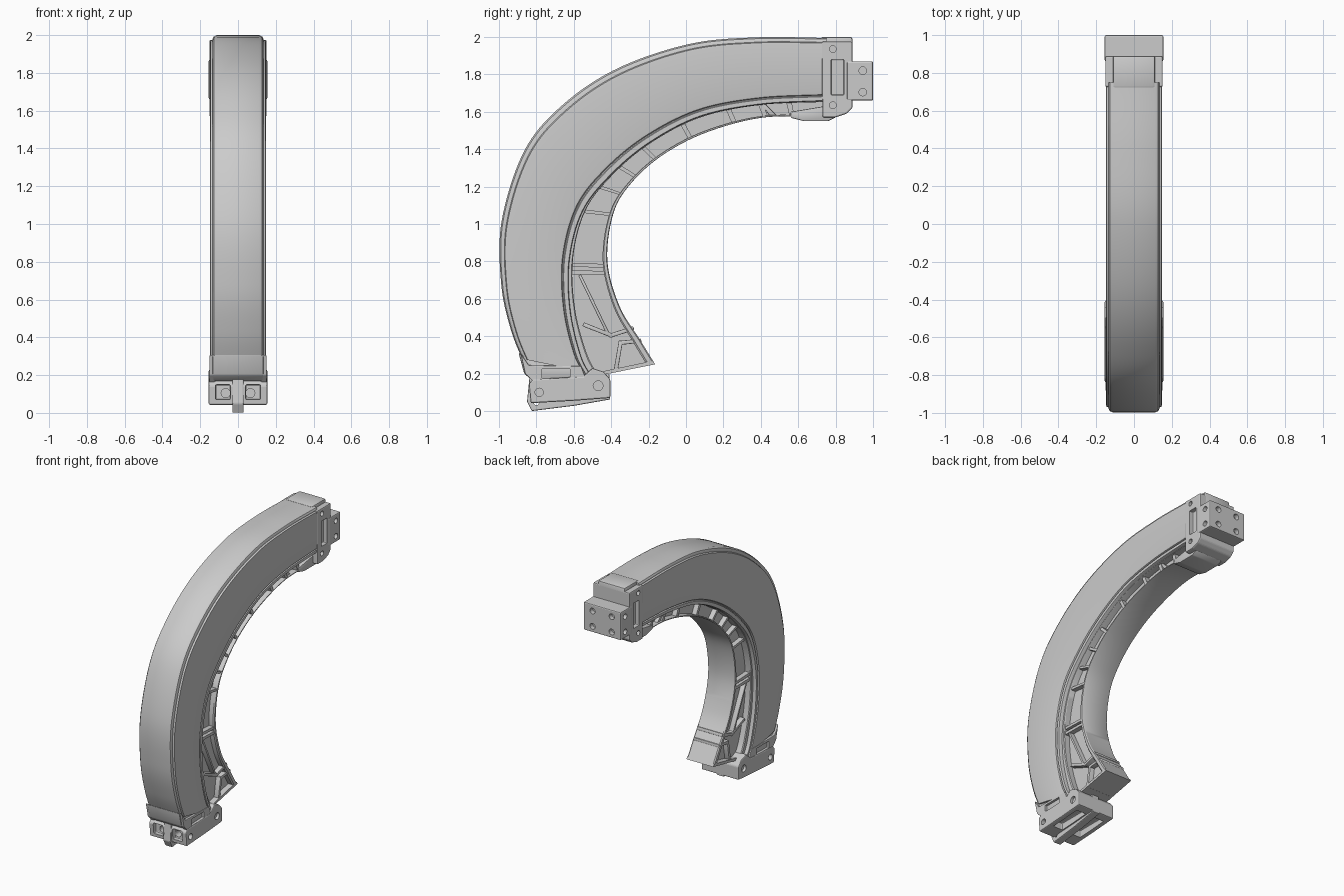
import bpy, bmesh, math
from mathutils import Vector, Matrix

if "Cube" in bpy.data.objects:
    bpy.data.objects.remove(bpy.data.objects["Cube"])

# Side-view stations (y, z): outer skin, flange line, inner rib edge
OUTER = [(.75, 1.995), (.38, 1.998), (.02, 1.963), (-.36, 1.835), (-.65, 1.645),
         (-.86, 1.40), (-.985, 1.02), (-.988, .68), (-.935, .43), (-.855, .23)]
MID = [(.75, 1.665), (.39, 1.645), (.07, 1.58), (-.2, 1.44), (-.41, 1.265),
       (-.56, 1.07), (-.63, .81), (-.625, .54), (-.57, .30), (-.51, .18)]
INNER = [(.75, 1.565), (.42, 1.57), (.11, 1.49), (-.13, 1.365), (-.30, 1.21),
         (-.39, 1.05), (-.42, .80), (-.355, .56), (-.245, .38), (-.165, .25)]


def curve_at(pts, u):
    """Smooth interpolation through the stations."""
    i = min(int(u), len(pts) - 2)
    f = u - i
    g = lambda k: Vector(pts[k])
    p1, p2 = g(i), g(i + 1)
    p0 = g(i - 1) if i > 0 else 2 * p1 - p2
    p3 = g(i + 2) if i + 2 < len(pts) else 2 * p2 - p1
    return .5 * (2 * p1 + (p2 - p0) * f + (2 * p0 - 5 * p1 + 4 * p2 - p3) * f * f
                 + (3 * p1 - p0 - 3 * p2 + p3) * f ** 3)


def activate(ob):
    bpy.ops.object.select_all(action='DESELECT')
    ob.select_set(True)
    bpy.context.view_layer.objects.active = ob


def finish(name, bm):
    bmesh.ops.recalc_face_normals(bm, faces=bm.faces)
    me = bpy.data.meshes.new(name)
    bm.to_mesh(me)
    bm.free()
    ob = bpy.data.objects.new(name, me)
    bpy.context.collection.objects.link(ob)
    activate(ob)
    bpy.ops.object.shade_smooth_by_angle(angle=math.radians(30))
    return ob


def sweep(name, low, high, half, spans):
    """Sweep a mirrored section of (x, t) along the arch; t runs low to high."""
    section = half + [(-x, t) for x, t in reversed(half)]
    n = len(section)
    bm = bmesh.new()
    for u0, u1 in spans:
        steps = max(1, round((u1 - u0) * 10))
        rings = []
        for s in range(steps + 1):
            u = u0 + (u1 - u0) * s / steps
            a, b = curve_at(low, u), curve_at(high, u)
            rings.append([bm.verts.new((x, *(a + (b - a) * t))) for x, t in section])
        for r, q in zip(rings, rings[1:]):
            for k in range(n):
                bm.faces.new((r[k], r[(k + 1) % n], q[(k + 1) % n], q[k]))
        bm.faces.new(rings[0])
        bm.faces.new(rings[-1])
    return finish(name, bm)


def prism(name, outline, x0, x1, bevel=.008):
    """Extrude a (y, z) outline across x, with rounded edges."""
    bm = bmesh.new()
    a = [bm.verts.new((x0, y, z)) for y, z in outline]
    b = [bm.verts.new((x1, y, z)) for y, z in outline]
    n = len(a)
    bm.faces.new(a)
    bm.faces.new(b)
    for i in range(n):
        bm.faces.new((a[i], a[(i + 1) % n], b[(i + 1) % n], b[i]))
    bmesh.ops.recalc_face_normals(bm, faces=bm.faces)
    bmesh.ops.bevel(bm, geom=bm.edges[:], offset=bevel, segments=2,
                    profile=.5, affect='EDGES')
    return finish(name, bm)


def box(name, x0, x1, y0, y1, z0, z1, bevel=.008):
    return prism(name, [(y0, z0), (y1, z0), (y1, z1), (y0, z1)], x0, x1, bevel)


def bar(name, p, q, width=.022):
    """Straight rib between two (y, z) points."""
    p, q = Vector(p), Vector(q)
    d = (q - p).normalized() * width / 2
    side = Vector((-d.y, d.x))
    return prism(name, [p - d + side, q + d + side, q + d - side, p - d - side], -.107, .107, .004)


def rod(name, centre, radius, length, axis):
    bm = bmesh.new()
    rot = Matrix.Rotation(math.pi / 2, 4, 'Y' if axis == 'x' else 'X')
    bmesh.ops.create_cone(bm, cap_ends=True, segments=20, radius1=radius, radius2=radius,
                          depth=length, matrix=Matrix.Translation(centre) @ rot)
    return finish(name, bm)


def cut(ob, cutters):
    for c in cutters:
        m = ob.modifiers.new("cut", 'BOOLEAN')
        m.operation, m.solver, m.object = 'DIFFERENCE', 'EXACT', c
        activate(ob)
        bpy.ops.object.modifier_apply(modifier=m.name)
        bpy.data.objects.remove(c)
    bpy.ops.object.shade_flat()


# Main arch: padded skin with proud side panels and an inner flange
sweep("arch_shell", MID, OUTER,
      [(.134, -.02), (.144, -.01), (.144, .05), (.134, .06), (.134, .95), (.128, .98), (.112, 1)], [(0, 9)])
sweep("side_panels", MID, OUTER,
      [(.132, .07), (.146, .085), (.148, .11), (.148, .88), (.146, .915), (.132, .93)], [(.06, 8.75)])

# Ribbed inner arch: recessed web, rims and cross ribs
sweep("inner_web", INNER, MID, [(.07, .02), (.07, 1)], [(0, 9)])
sweep("inner_rim", INNER, MID, [(.104, 0), (.112, .02), (.112, .09), (.104, .12)], [(0, 9)])
sweep("flange_rim", INNER, MID, [(.112, .88), (.118, .9), (.118, 1.02)], [(0, 9)])
sweep("cross_ribs", INNER, MID, [(.107, .03), (.107, .97)],
      [(u - .04, u + .04) for u in (.55, .98, 1.5, 2.32, 3.15, 3.75, 4.35, 5.0, 6.1, 6.25)])
sweep("foot_plate", INNER, MID, [(.112, 0), (.112, 1)], [(8.85, 9)])

# Foot ribs and pocket frame
bar("foot_rib_front", (-.54, .46), (-.40, .405))
bar("foot_rib_back", (-.40, .405), (-.29, .44))
bar("foot_spine", (-.565, .72), (-.42, .42), .016)
bar("foot_pocket_side", (-.375, .22), (-.35, .365))
bar("foot_pocket_top", (-.35, .365), (-.25, .375))
prism("rib_brace", [(.40, 1.645), (.42, 1.645), (.49, 1.575), (.45, 1.575)], -.1, .1, .003)

# Upper collar with side windows and screw holes
collar = prism("upper_collar", [(.725, 1.975), (.89, 1.975), (.89, 1.62), (.86, 1.59),
                                (.80, 1.57), (.73, 1.57)], -.152, .152)
cutters = []
for s in (-1, 1):
    cutters.append(box("cut", s * .16 - .04, s * .16 + .04, .775, .845, 1.69, 1.88, .006))
    cutters += [rod("cut", (s * .155, .785, z), .018, .05, 'x') for z in (1.935, 1.635)]
cut(collar, cutters)
box("upper_cap", -.112, .112, .72, .89, 1.90, 2.0, .012)
prism("collar_lip", [(.56, 1.568), (.63, 1.55), (.76, 1.55), (.80, 1.57),
                     (.80, 1.64), (.56, 1.60)], -.115, .115, .006)

# Upper connector block, drilled on its sides and end
block = box("upper_connector", -.155, .155, .86, 1.0, 1.66, 1.87, .008)
cutters = []
for z in (1.82, 1.705):
    for s in (-1, 1):
        cutters.append(rod("cut", (s * .155, .945, z), .02, .07, 'x'))
        cutters.append(rod("cut", (s * .08, 1.0, z), .022, .07, 'y'))
cut(block, cutters)

# Lower strap around the end of the arch
prism("lower_strap", [(-.895, .31), (-.80, .26), (-.56, .25), (-.52, .215),
                      (-.53, .17), (-.83, .17), (-.865, .20)], -.135, .135)
for side, s in (("left", -1), ("right", 1)):
    strap = prism(side + "_strap_frame", [(-.885, .31), (-.84, .245), (-.56, .24), (-.53, .16),
                                          (-.82, .16), (-.86, .20)], s * .152, s * .12, .005)
    cut(strap, [box("cut", s * .12 - .05, s * .12 + .05, -.77, -.62, .175, .225, .005)])

# Lower bracket with lug holes, front pockets and underside grooves
bracket = prism("lower_bracket", [(-.84, .145), (-.82, .17), (-.55, .185), (-.50, .23), (-.44, .21),
                                  (-.405, .17), (-.405, .07), (-.60, .055), (-.83, .042)], -.155, .155)
cutters = []
for s in (-1, 1):
    x0, x1 = sorted((s * .04, s * .12))
    cutters.append(box("cut", x0, x1, -.90, -.805, .07, .15, .008))
    cutters.append(rod("cut", (s * .065, -.79, .105), .024, .1, 'y'))
    cutters.append(rod("cut", (s * .155, -.785, .10), .022, .06, 'x'))
    cutters.append(rod("cut", (s * .155, -.47, .135), .026, .04, 'x'))
    cutters.append(box("cut", x0, x1, -.72, -.47, -.02, .10, .008))
cut(bracket, cutters)

# Central fin under the bracket
fin = prism("centre_fin", [(-.835, .20), (-.85, .05), (-.825, 0), (-.60, .028),
                           (-.405, .062), (-.41, .20)], -.03, .03, .006)
cut(fin, [rod("cut", (0, -.80, .045), .014, .2, 'x')])
